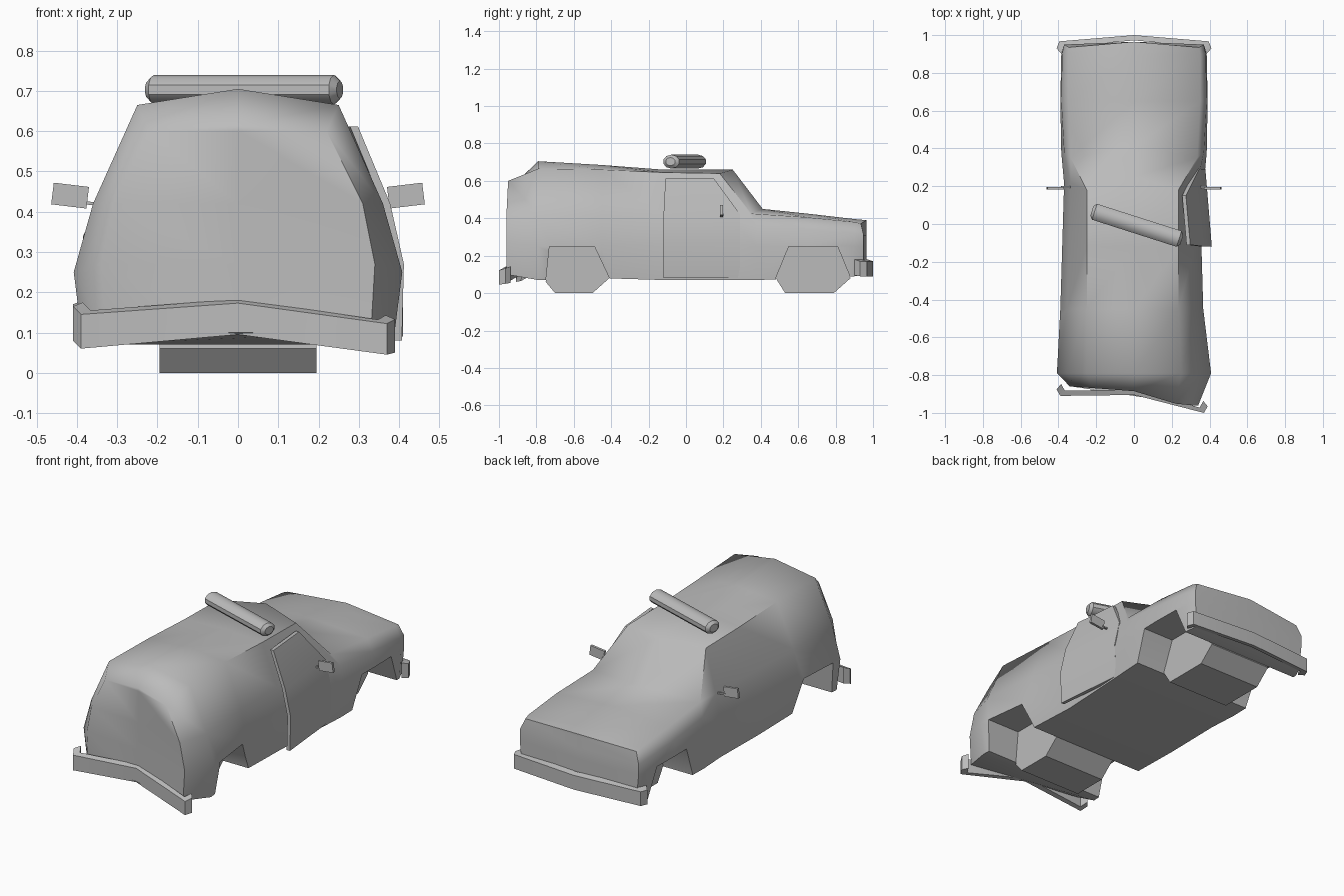
import bpy, bmesh, math
from mathutils import Matrix, Vector

cube = bpy.data.objects.get("Cube")
if cube:
    bpy.data.objects.remove(cube, do_unlink=True)

grey = bpy.data.materials.new("plain grey")
grey.use_nodes = True
colour = (0.5, 0.5, 0.5, 1)
grey.diffuse_color = colour
grey.node_tree.nodes["Principled BSDF"].inputs["Base Color"].default_value = colour


def loft(name, rings, angle=30, matrix=None):
    """Skin a row of closed rings and cap both ends."""
    bm = bmesh.new()
    rows = [[bm.verts.new(p) for p in ring] for ring in rings]
    n = len(rows[0])
    for a, b in zip(rows, rows[1:]):
        for i in range(n):
            j = (i + 1) % n
            bm.faces.new((a[i], a[j], b[j], b[i]))
    for row in (rows[0], rows[-1]):
        if len({tuple(v.co) for v in row}) == n:
            bm.faces.new(row)
    bmesh.ops.remove_doubles(bm, verts=bm.verts[:], dist=1e-5)
    bmesh.ops.recalc_face_normals(bm, faces=bm.faces[:])
    mesh = bpy.data.meshes.new(name)
    bm.to_mesh(mesh)
    bm.free()
    mesh.materials.append(grey)
    obj = bpy.data.objects.new(name, mesh)
    bpy.context.collection.objects.link(obj)
    if matrix:
        mesh.transform(matrix)
    smooth(obj, angle)
    return obj


def smooth(obj, angle):
    bpy.ops.object.select_all(action='DESELECT')
    obj.select_set(True)
    bpy.context.view_layer.objects.active = obj
    bpy.ops.object.shade_smooth_by_angle(angle=math.radians(angle))


def prism(name, outline, half_width, angle=30):
    """Extrude a (y, z) outline across the car."""
    return loft(name, [[(x, y, z) for y, z in outline]
                       for x in (-half_width, half_width)], angle)


# Body stations: y, sweep-back of the sides, half section from sill to roof edge, centre height
stations = [
    (-0.96, 0.0, [(.33, .10), (.34, .27), (.31, .42), (.22, .60)], .615),
    (-0.79, 0.0, [(.385, .07), (.408, .25), (.36, .42), (.25, .665)], .705),
    (-0.45, 0.0, [(.375, .08), (.39, .25), (.355, .42), (.25, .66)], .685),
    (-0.12, 0.0, [(.37, .07), (.38, .26), (.345, .42), (.25, .645)], .66),
    (0.25, .07, [(.365, .07), (.37, .26), (.335, .42), (.25, .64)], .66),
    (0.41, .06, [(.375, .07), (.385, .25), (.37, .36), (.335, .425)], .45),
    (0.65, 0.0, [(.38, .08), (.39, .25), (.385, .34), (.35, .405)], .425),
    (0.90, 0.0, [(.375, .09), (.385, .25), (.38, .32), (.35, .38)], .396),
    (0.965, .03, [(.355, .10), (.37, .25), (.37, .31), (.345, .372)], .39),
]


def dented(x, y):
    """Push in the crumpled tail and the right-hand flank."""
    if y < -0.9:
        y = -0.885 - 0.075 * min(x / 0.25, 1) if x > 0 else -0.885 - 0.075 * x
    elif x > 0 and -0.5 < y < 0.2:
        x *= 0.94
    return x, y


def section(station, collapse=False):
    y, sweep, half, top = station
    ring = []
    for side in (-1, 1):
        pts = []
        for i, (x, z) in enumerate(half):
            if collapse:
                px, py = dented(0, y)
            else:
                px, py = dented(side * x, y - sweep * (1 if i == 3 else 0.5))
            pts.append((px, py, z))
        if side < 0:
            ring += pts + [(0, dented(0, y)[1], top)]
        else:
            ring += pts[::-1]
    return ring


rings = [section(stations[0], True)]
rings += [section(s) for s in stations]
rings.append(section(stations[-1], True))
body = loft("body", rings, 62)

# Wheel arches cut through the body
arches = {
    "rear": [(-.76, -.05), (-.75, .06), (-.73, .25), (-.49, .25), (-.41, .08), (-.41, -.05)],
    "front": [(.48, -.05), (.48, .08), (.55, .25), (.81, .25), (.88, .08), (.88, -.05)],
}
cutters = []
for end, outline in arches.items():
    cutter = prism(end + "_arch_cutter", outline, 0.6)
    cutter.hide_render = True
    mod = body.modifiers.new(end + "_arch", 'BOOLEAN')
    mod.operation = 'DIFFERENCE'
    mod.solver = 'EXACT'
    mod.object = cutter
    cutters.append(cutter)
bpy.context.view_layer.update()
cut = bpy.data.meshes.new_from_object(body.evaluated_get(bpy.context.evaluated_depsgraph_get()))
body.modifiers.clear()
body.data = cut
for cutter in cutters:
    bpy.data.objects.remove(cutter, do_unlink=True)
smooth(body, 62)

# Inner wheel housings between the arches
for end, outline in arches.items():
    y0, y1 = outline[1][0], outline[4][0]
    low = [(y1 - .09, 0), (y0 + .05, 0)]
    prism(end + "_wheel_housing", outline[1:5] + low, 0.195, 30)


def bumper(name, path, depth):
    """Rail along (x, y, low, high) points; depth points into the car."""
    rings = []
    for x, y, low, high in path:
        ix, iy = x * 0.94, y + depth
        rings.append([(x, y, low), (x, y, high), (ix, iy, high + .01), (ix, iy, low + .005)])
    loft(name, rings, 35)


bumper("rear_bumper", [(-.41, -.875, .08, .165), (-.39, -.91, .06, .145), (0, -.905, .095, .173),
                       (.37, -1.0, .045, .122), (.39, -.965, .05, .133)], .028)
bumper("front_bumper", [(-.41, .93, .09, .17), (-.395, .967, .09, .17), (0, 1.0, .09, .17),
                        (.395, .967, .09, .17), (.41, .93, .09, .17)], -.028)

# Door hanging slightly open on its front hinge: (y, z, x) outline
door = [(.29, .08, .368), (.29, .27, .378), (.29, .42, .345), (.15, .612, .275),
        (-.11, .612, .298), (-.12, .42, .378), (-.12, .27, .412), (-.12, .08, .407)]
bm = bmesh.new()
sides = [[bm.verts.new((x - t, y, z)) for y, z, x in door] for t in (0, .02)]
for s in sides:
    for a, b, c, d in ((0, 1, 6, 7), (1, 2, 5, 6), (2, 3, 4, 5)):
        bm.faces.new((s[a], s[b], s[c], s[d]))
for i in range(len(door)):
    j = (i + 1) % len(door)
    bm.faces.new((sides[0][i], sides[0][j], sides[1][j], sides[1][i]))
bmesh.ops.recalc_face_normals(bm, faces=bm.faces[:])
mesh = bpy.data.meshes.new("open_door")
bm.to_mesh(mesh)
bm.free()
mesh.materials.append(grey)
door_obj = bpy.data.objects.new("open_door", mesh)
bpy.context.collection.objects.link(door_obj)
smooth(door_obj, 40)


def block(name, centre, size, tilt):
    w, d, h = (s / 2 for s in size)
    ends = [[(x, -d, -h), (x, d, -h), (x, d, h), (x, -d, h)] for x in (-w, w)]
    loft(name, ends, 30, Matrix.Translation(centre) @ Matrix.Rotation(tilt, 4, 'Y'))


# Door mirrors on short stalks
for side, label in ((1, "left"), (-1, "right")):
    tilt = -side * 0.12
    block(label + "_mirror", Vector((side * .417, .19, .44)), (.088, .014, .054), tilt)
    block(label + "_mirror_stalk", Vector((side * .36, .195, .42)), (.05, .01, .008), tilt)

# Roof light bar knocked askew
bar = []
for x, r in ((-.25, .022), (-.235, .037), (.235, .037), (.25, .022)):
    bar.append([(x, 1.25 * r * math.cos(a), r * math.sin(a))
                for a in (math.tau * (k + .5) / 10 for k in range(10))])
loft("light_bar", bar, 40,
     Matrix.Translation((.015, -.007, .703)) @ Matrix.Rotation(-.31, 4, 'Z'))
